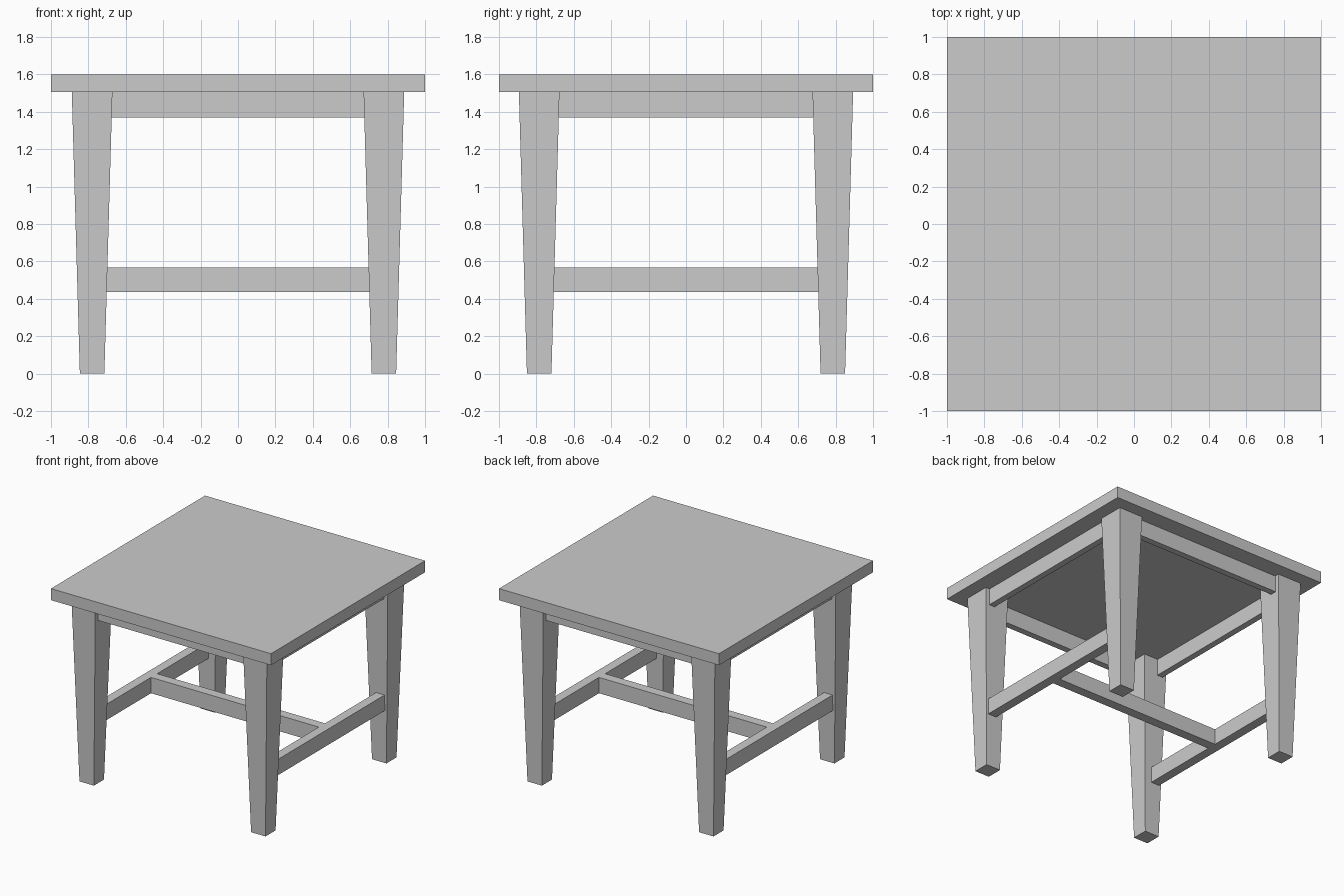
import bpy, bmesh

if "Cube" in bpy.data.objects:
    bpy.data.objects.remove(bpy.data.objects["Cube"])

LEG_X, LEG_Y, LEG_TOP = 0.78, 0.785, 1.505


def box(name, x, y, z):
    """Box from (min, max) ranges on each axis."""
    bm = bmesh.new()
    bmesh.ops.create_cube(bm, size=1)
    for v in bm.verts:
        v.co = [r[0] if c < 0 else r[1] for c, r in zip(v.co, (x, y, z))]
    mesh = bpy.data.meshes.new(name)
    bm.to_mesh(mesh)
    bm.free()
    obj = bpy.data.objects.new(name, mesh)
    bpy.context.collection.objects.link(obj)
    return obj


def leg(name, cx, cy, bottom=0.131, top=0.217):
    """Square leg, tapered towards the floor."""
    obj = box(name, (-0.5, 0.5), (-0.5, 0.5), (0, LEG_TOP))
    for v in obj.data.vertices:
        w = top if v.co.z > 0.5 else bottom
        v.co.x *= w
        v.co.y *= w
    obj.location = (cx, cy, 0)


def span(a, b, sign):
    return tuple(sorted((a * sign, b * sign)))


# Table top
box("table_top", (-1, 1), (-1, 1), (LEG_TOP, 1.6))

# Four tapered legs
for sx, side in ((-1, "left"), (1, "right")):
    for sy, end in ((-1, "front"), (1, "back")):
        leg(f"{end}_{side}_leg", sx * LEG_X, sy * LEG_Y)

# Aprons under the top
apron_z = (1.37, LEG_TOP)
for s, end, side in ((-1, "front", "left"), (1, "back", "right")):
    box(f"{end}_apron", (-0.677, 0.677), span(0.802, 0.855, s), apron_z)
    box(f"{side}_apron", span(0.80, 0.852, s), (-0.683, 0.683), apron_z)

# H-shaped stretcher: two side rails and a middle rail
rail_z = (0.437, 0.567)
for s, side in ((-1, "left"), (1, "right")):
    box(f"{side}_stretcher", span(0.763, 0.84, s), (-0.708, 0.708), rail_z)
box("middle_stretcher", (-0.763, 0.763), (-0.04, 0.04), rail_z)
